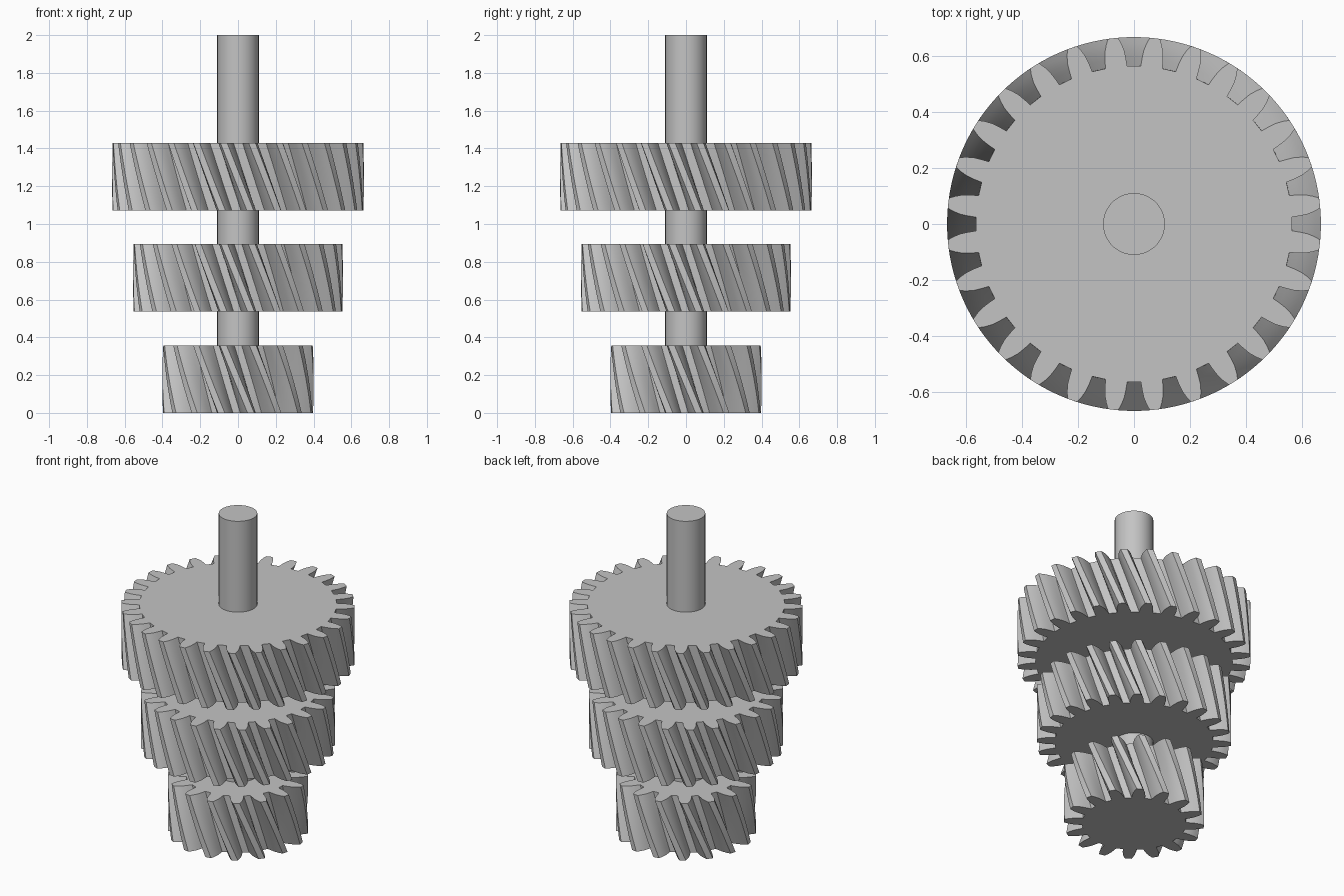
import bpy, bmesh, math

cube = bpy.data.objects.get("Cube")
if cube:
    bpy.data.objects.remove(cube, do_unlink=True)

# One plain metal colour
metal = bpy.data.materials.new("grey metal")
metal.use_nodes = True
GREY = (0.55, 0.55, 0.55, 1)
metal.diffuse_color = GREY
metal.node_tree.nodes["Principled BSDF"].inputs["Base Color"].default_value = GREY

DEPTH = 0.103   # tooth depth
SHIFT = 0.13    # sideways travel of a tooth over the gear width
STEPS = 10      # slices along the helix
# Tooth flank: share of the depth, half width
FLANK = [(0, 0.039), (0.28, 0.0375), (0.55, 0.0345), (0.8, 0.027), (1, 0.018)]


def finish(obj):
    obj.data.materials.append(metal)
    bpy.ops.object.select_all(action='DESELECT')
    obj.select_set(True)
    bpy.context.view_layer.objects.active = obj
    bpy.ops.object.shade_smooth_by_angle(angle=math.radians(25))


def helical_gear(name, teeth, tip, z0, z1):
    root = tip - DEPTH
    pitch_radius = root + DEPTH * 0.55
    twist = SHIFT / pitch_radius
    # One tooth outline as (radius, angle), climbing one flank and down the other
    outline = [(root + f * DEPTH, -w / (root + f * DEPTH)) for f, w in FLANK]
    outline += [(tip, 0)] + [(r, -a) for r, a in reversed(outline)]
    n = len(outline)
    bm = bmesh.new()
    rings = []
    for s in range(STEPS + 1):
        t = s / STEPS
        ring = []
        for k in range(teeth):
            # gaps line up with the axes on the top face
            middle = (k + 0.5) * math.tau / teeth + twist * (1 - t)
            for r, a in outline:
                ring.append(bm.verts.new((r * math.cos(middle + a),
                                          r * math.sin(middle + a),
                                          z0 + (z1 - z0) * t)))
        rings.append(ring)
    # Toothed wall
    count = n * teeth
    for low, high in zip(rings, rings[1:]):
        for i in range(count):
            j = (i + 1) % count
            bm.faces.new((low[i], low[j], high[j], high[i]))
    # End faces: a disc plus one face per tooth
    for ring in (rings[0], rings[-1]):
        disc = []
        for k in range(teeth):
            tooth = ring[k * n:(k + 1) * n]
            bm.faces.new(tooth)
            disc += [tooth[0], tooth[-1]]
        bm.faces.new(disc)
    bmesh.ops.recalc_face_normals(bm, faces=bm.faces)
    mesh = bpy.data.meshes.new(name)
    bm.to_mesh(mesh)
    bm.free()
    obj = bpy.data.objects.new(name, mesh)
    bpy.context.collection.objects.link(obj)
    finish(obj)


# Stack of three gears, small to large
helical_gear("small_gear", 16, 0.40, 0.0, 0.357)
helical_gear("middle_gear", 24, 0.555, 0.536, 0.893)
helical_gear("large_gear", 28, 0.666, 1.071, 1.428)

# Shaft through all gears
bpy.ops.mesh.primitive_cylinder_add(vertices=64, radius=0.11, depth=1.99,
                                    location=(0, 0, 1.005))
shaft = bpy.context.object
shaft.name = "shaft"
finish(shaft)
